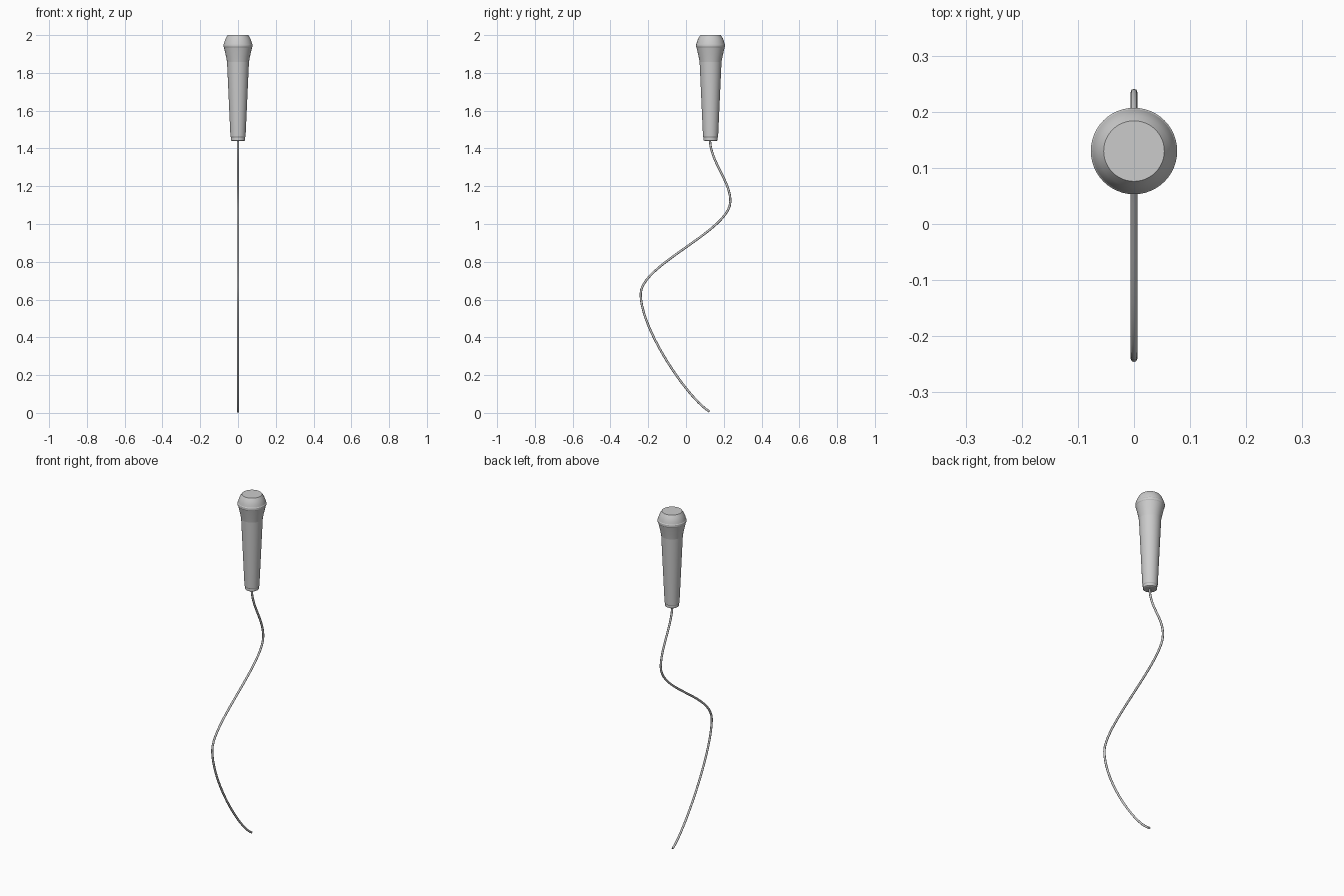
import bpy, bmesh, math

if "Cube" in bpy.data.objects:
    bpy.data.objects.remove(bpy.data.objects["Cube"])

CY = 0.13  # microphone axis position in y


def lathe(name, profile, sides=48):
    """Revolve (radius, z) points about the vertical microphone axis."""
    bm = bmesh.new()
    rings = []
    for r, z in profile:
        rings.append([bm.verts.new((r * math.cos(2 * math.pi * i / sides),
                                    CY + r * math.sin(2 * math.pi * i / sides), z))
                      for i in range(sides)])
    for a, b in zip(rings, rings[1:]):
        for i in range(sides):
            j = (i + 1) % sides
            bm.faces.new((a[i], a[j], b[j], b[i]))
    bm.faces.new(rings[0][::-1])
    bm.faces.new(rings[-1])
    bmesh.ops.recalc_face_normals(bm, faces=bm.faces[:])
    mesh = bpy.data.meshes.new(name)
    bm.to_mesh(mesh)
    bm.free()
    ob = bpy.data.objects.new(name, mesh)
    bpy.context.collection.objects.link(ob)
    bpy.ops.object.select_all(action='DESELECT')
    bpy.context.view_layer.objects.active = ob
    ob.select_set(True)
    bpy.ops.object.shade_smooth_by_angle(angle=math.radians(25))
    return ob


# tapered handle
lathe("handle", [(0.036, 1.456), (0.040, 1.462), (0.058, 1.858)])

# end plug where the cable enters
lathe("end_plug", [(0.032, 1.440), (0.037, 1.443), (0.037, 1.458)])

# flared lower half of the head
lathe("head_base", [(0.058, 1.858), (0.063, 1.885), (0.0745, 1.935)])

# ring around the head
lathe("head_ring", [(0.0745, 1.935), (0.077, 1.939), (0.077, 1.950), (0.0745, 1.954)])

# domed upper grille with flat top
lathe("grille", [(0.0745, 1.954), (0.071, 1.968), (0.064, 1.985), (0.054, 2.0)])

# cable: (left handle, point, right handle) as (y, z)
path = [((0.125, 1.50), (0.127, 1.45), (0.127, 1.33)),
        ((0.235, 1.23), (0.235, 1.12), (0.235, 0.965)),
        ((-0.24, 0.785), (-0.24, 0.63), (-0.24, 0.44)),
        ((0.015, 0.07), (0.125, 0.007), (0.15, -0.01))]
cu = bpy.data.curves.new("cable", 'CURVE')
cu.dimensions = '3D'
cu.resolution_u = 20
cu.bevel_depth = 0.006
cu.bevel_resolution = 2
cu.use_fill_caps = True
sp = cu.splines.new('BEZIER')
sp.bezier_points.add(len(path) - 1)
for bp, (l, c, r) in zip(sp.bezier_points, path):
    bp.handle_left_type = bp.handle_right_type = 'FREE'
    bp.handle_left, bp.co, bp.handle_right = (0, *l), (0, *c), (0, *r)
bpy.context.collection.objects.link(bpy.data.objects.new("cable", cu))
